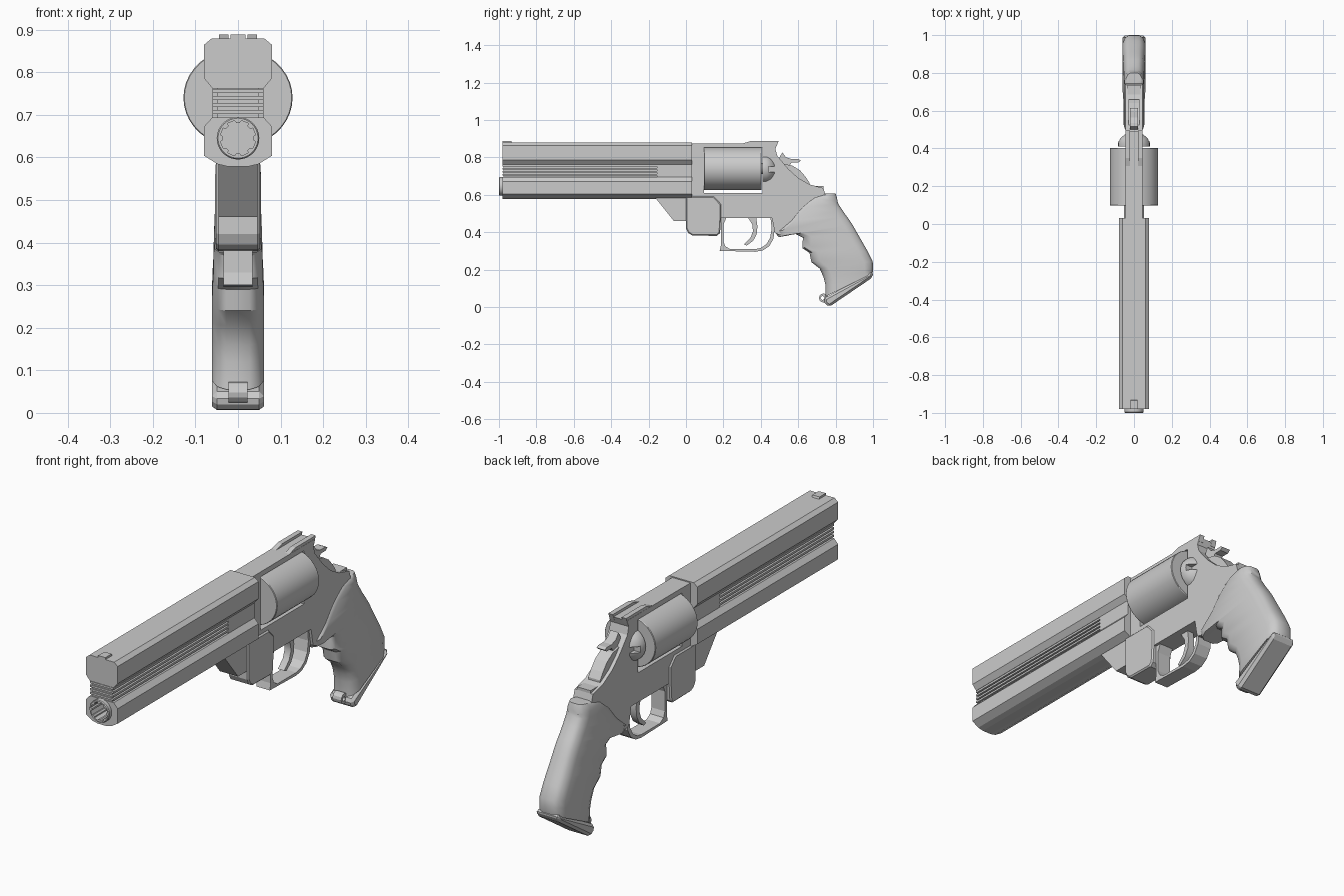
import bpy, bmesh, math

if "Cube" in bpy.data.objects:
    bpy.data.objects.remove(bpy.data.objects["Cube"])


def finish(name, bm, smooth=None):
    bmesh.ops.recalc_face_normals(bm, faces=bm.faces[:])
    me = bpy.data.meshes.new(name)
    bm.to_mesh(me)
    bm.free()
    ob = bpy.data.objects.new(name, me)
    bpy.context.collection.objects.link(ob)
    if smooth:
        bpy.ops.object.select_all(action='DESELECT')
        ob.select_set(True)
        bpy.context.view_layer.objects.active = ob
        bpy.ops.object.shade_smooth_by_angle(angle=math.radians(smooth))
    return ob


def loft(name, rings, smooth=None):
    bm = bmesh.new()
    vs = [[bm.verts.new(p) for p in r] for r in rings]
    n = len(vs[0])
    for a, b in zip(vs, vs[1:]):
        for i in range(n):
            bm.faces.new((a[i], a[(i + 1) % n], b[(i + 1) % n], b[i]))
    bm.faces.new(vs[0])
    bm.faces.new(vs[-1])
    return finish(name, bm, smooth)


def side(name, pts, hw, x=0, smooth=None):
    """Side outline (y, z) extruded across x."""
    return loft(name, [[(x + s * hw, y, z) for y, z in pts] for s in (-1, 1)], smooth)


def along(name, half, y0, y1):
    """Right half of a front outline (x, z), mirrored and run along y."""
    pts = half + [(-x, z) for x, z in reversed(half)]
    return loft(name, [[(x, y, z) for x, z in pts] for y in (y0, y1)])


def box(name, x0, x1, y0, y1, z0, z1):
    return side(name, [(y0, z0), (y1, z0), (y1, z1), (y0, z1)], (x1 - x0) / 2, (x0 + x1) / 2)


def turned(name, prof, z, n=32, sx=1.0, smooth=30):
    """Rings of (y, radius) around an axis parallel to y."""
    return loft(name, [[(r * sx * math.cos(2 * math.pi * i / n), y,
                         z + r * math.sin(2 * math.pi * i / n)) for i in range(n)]
                       for y, r in prof], smooth)


def cut(target, cutter):
    m = target.modifiers.new("cut", 'BOOLEAN')
    m.object, m.operation, m.solver = cutter, 'DIFFERENCE', 'EXACT'
    cutter.hide_render = True
    cutter.hide_set(True)


def bevel(ob, w, seg=1):
    m = ob.modifiers.new("bevel", 'BEVEL')
    m.width, m.segments, m.limit_method = w, seg, 'ANGLE'
    m.angle_limit = math.radians(50)


# barrel: top rail, ribbed middle, lower shroud
along("barrel_top", [(.048, .762), (.06, .762), (.08, .786), (.08, .864), (.062, .879)], -.98, .033)
lower = along("barrel_lower", [(.022, .578), (.048, .584), (.08, .604), (.08, .672), (.06, .694)], -.98, .033)
box("rib_core", -.049, .049, -.975, -.15, .685, .77)
for i in range(4):
    z = .702 + i * .0165
    box(f"rib_{i}", -.06, .06, -.98, -.15, z, z + .009)
box("barrel_rear_block", -.06, .06, -.155, .033, .69, .766)

# muzzle ring with notched bore
muzzle = turned("muzzle", [(-.97, .05), (-.996, .05), (-1.0, .047)], .645)
gear = []
for i in range(8):
    for da, r in ((-.28, .036), (-.2, .042), (.2, .042), (.28, .036)):
        a = (i + .5) * math.pi / 4 + da
        gear.append((r * math.cos(a), .645 + r * math.sin(a)))
bore = loft("bore_cutter", [[(x, y, z) for x, z in gear] for y in (-1.05, -.85)])
cut(lower, bore)
cut(muzzle, bore)

# sights
side("front_sight", [(-.98, .875), (-.93, .875), (-.935, .888), (-.98, .888)], .018)
for s in (-1, 1):
    side("rear_sight", [(.29, .87), (.35, .888), (.495, .888), (.485, .86)], .0115, s * .0335)

# frame with cylinder window
frame = side("frame", [(.02, .874), (.49, .876), (.478, .845), (.487, .81), (.52, .77), (.55, .735),
                       (.60, .69), (.66, .655), (.735, .635), (.745, .60), (.68, .57), (.62, .51),
                       (.56, .44), (.50, .385), (.475, .395), (.46, .475), (.1, .475), (.02, .46),
                       (-.065, .46), (-.165, .585), (.02, .585)], .046)
cut(frame, box("window_cutter", -.2, .2, .095, .41, .609, .852))
crane = side("crane_block", [(.0, .59), (.0, .42), (.012, .395), (.035, .382), (.165, .38),
                             (.182, .395), (.187, .47), (.187, .55), (.15, .59)], .052)
bevel(crane, .006)

# cylinder and recoil shield
turned("cylinder", [(.097, .114), (.1, .116), (.4, .116), (.403, .114)], .74, 40, 1.105)
shield = turned("recoil_shield", [(.41, .079), (.43, .079), (.452, .07), (.472, .05), (.485, .025)],
                .737, 24, 1.07)
for s in (-1, 1):
    cut(shield, box("shield_notch_cutter", .065 * s - .02, .065 * s + .02, .44, .52, .722, .75))
turned("cylinder_axle", [(.09, .03), (.415, .03)], .74, 16)

# trigger guard and trigger
guard_out = [(.187, .475), (.187, .33), (.18, .30), (.37, .295), (.41, .302), (.445, .325),
             (.468, .365), (.474, .42), (.47, .475)]
guard_in = [(.452, .475), (.458, .42), (.45, .37), (.43, .335), (.40, .315), (.37, .309),
            (.235, .309), (.21, .325), (.2, .35), (.2, .44), (.215, .475)]
side("trigger_guard", guard_out + guard_in, .034)
side("trigger", [(.33, .48), (.355, .44), (.358, .405), (.345, .37), (.31, .335), (.325, .328),
                 (.36, .355), (.378, .39), (.382, .43), (.375, .48)], .016, smooth=40)

# hammer
side("hammer", [(.49, .76), (.525, .765), (.57, .755), (.61, .73), (.64, .695), (.66, .665),
                (.66, .64), (.55, .66)], .03)
side("hammer_spur", [(.5, .80), (.515, .826), (.535, .80), (.565, .79), (.60, .79), (.614, .783),
                     (.60, .772), (.565, .772), (.545, .745), (.51, .75)], .021)
box("hammer_seat", -.034, .034, .64, .735, .615, .648)

# grip: front and back points (y, z) with half width
stations = [((.735, .606), (.80, .606), .042), ((.70, .603), (.807, .585), .05),
            ((.66, .585), (.81, .565), .053), ((.60, .53), (.815, .55), .054),
            ((.54, .455), (.835, .52), .054), ((.475, .40), (.855, .49), .054),
            ((.495, .373), (.87, .47), .055), ((.585, .39), (.89, .44), .056),
            ((.625, .37), (.91, .405), .057), ((.622, .315), (.93, .37), .058),
            ((.66, .29), (.95, .335), .06), ((.67, .24), (.97, .30), .061),
            ((.715, .205), (.998, .245), .061), ((.735, .16), (1.0, .215), .061),
            ((.745, .12), (1.0, .195), .061), ((.745, .055), (.997, .18), .061)]
rings = []
for (fy, fz), (by, bz), w in stations:
    length = math.hypot(by - fy, bz - fz)
    c = min(.045, length * .45) / length
    prof = [(0, .45), (c * .3, .78), (c, 1), (1 - c, 1), (1 - c * .3, .78), (1, .45)]
    prof += [(u, -v) for u, v in reversed(prof)]
    rings.append([(w * v, fy + (by - fy) * u, fz + (bz - fz) * u) for u, v in prof])
loft("grip", rings, 35)

# grip base plate and lanyard lug
base = side("grip_base", [(.735, .045), (.742, .02), (.765, 0), (.998, .158), (1.0, .19)], .061)
bevel(base, .012)
n = 12
lug = [(.735 + .024 * math.cos(i * math.pi / 6), .048 + .024 * math.sin(i * math.pi / 6))
       for i in range(n)]
hole = [(.73 + .01 * math.cos(i * math.pi / 6), .048 + .01 * math.sin(i * math.pi / 6))
        for i in range(n)]
cut(side("lanyard_lug", lug, .022), side("lug_hole_cutter", hole, .05))
